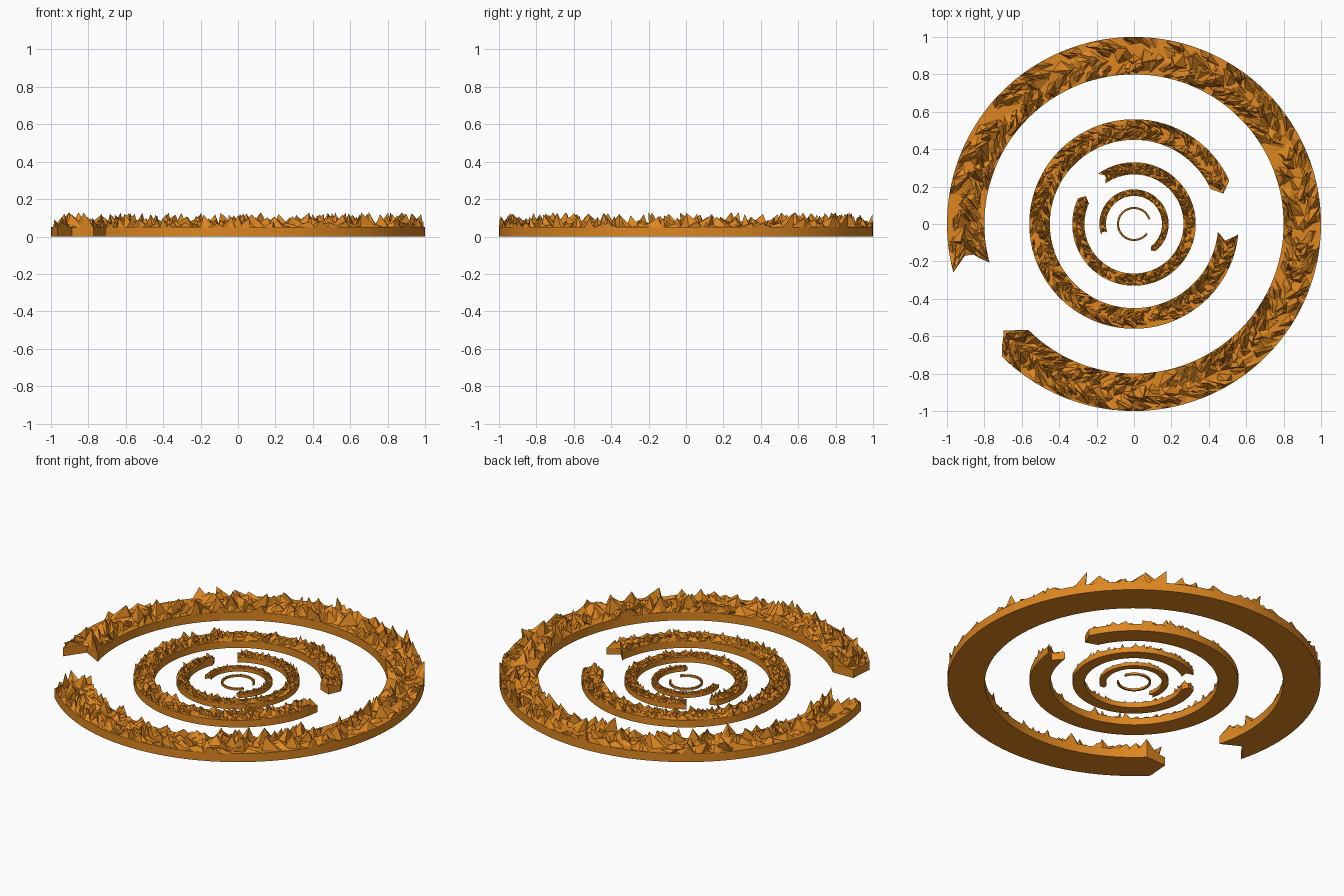
import bpy, bmesh, math, random

if "Cube" in bpy.data.objects:
    bpy.data.objects.remove(bpy.data.objects["Cube"])

random.seed(7)
mat = bpy.data.materials.new("amber_stone")
mat.diffuse_color = (0.72, 0.24, 0.015, 1)
mat.use_nodes = True
mat.node_tree.nodes["Principled BSDF"].inputs["Base Color"].default_value = mat.diffuse_color

CHEVRON = 5.7  # degrees the middle of each band leads its edges


def place(ring, u, v, z):
    """Band coordinates: u degrees along the arc, v from -1 (inner) to 1 (outer)."""
    ri, ro, a0, a1 = ring[:4]
    u = min(max(u, a0), a1)
    v = min(max(v, -1), 1)
    a = math.radians(u - CHEVRON * (1 - abs(v)))
    r = (ri + ro) / 2 + v * (ro - ri) / 2
    return (r * math.cos(a), r * math.sin(a), z)


def finish(bm, name):
    bmesh.ops.recalc_face_normals(bm, faces=bm.faces)
    me = bpy.data.meshes.new(name)
    bm.to_mesh(me)
    bm.free()
    me.materials.append(mat)
    bpy.context.collection.objects.link(bpy.data.objects.new(name, me))


def band(name, ring):
    """Flat open ring with a pointed start and a notched end."""
    a0, a1, h = ring[2:5]
    n = 120
    bm = bmesh.new()
    section = [(-1, 0), (0, 0), (1, 0), (1, h), (0, h), (-1, h)]
    loops = [[bm.verts.new(place(ring, a0 + (a1 - a0) * i / n, v, z))
              for v, z in section] for i in range(n + 1)]
    for p, q in zip(loops, loops[1:]):
        for k in range(6):
            j = (k + 1) % 6
            bm.faces.new((p[k], p[j], q[j], q[k]))
    for e in (loops[0], loops[-1]):
        bm.faces.new((e[0], e[1], e[4], e[5]))
        bm.faces.new((e[1], e[2], e[3], e[4]))
    finish(bm, name)


def spikes(name, ring, count, size, tall):
    """Irregular pyramids trimmed to the band outline."""
    ri, ro, a0, a1, h = ring
    mid, half = (ri + ro) / 2, (ro - ri) / 2
    bm = bmesh.new()
    for _ in range(count):
        u, v = random.uniform(a0, a1), random.uniform(-1, 1)
        s = size * random.uniform(0.6, 1.25)
        t = tall * (0.25 + 0.75 * random.random() ** 2.2)
        sides = random.choice((3, 4, 4, 5))
        turn = random.uniform(0, math.tau)

        def at(dx, dy, z):
            return bm.verts.new(place(ring, u + math.degrees(dx / mid), v + dy / half, z))
        foot = []
        for k in range(sides):
            w = turn + math.tau * (k + random.uniform(-0.2, 0.2)) / sides
            foot.append(at(s * math.cos(w), s * math.sin(w), h - 0.002))
        tip = at(random.uniform(-0.6, 0.6) * s, random.uniform(-0.6, 0.6) * s, h + t)
        for k in range(sides):
            bm.faces.new((foot[k], foot[(k + 1) % sides], tip))
    finish(bm, name)


# inner radius, outer radius, start angle, end angle, height | spike count, size, height
rings = [
    ("outer_ring", (0.80, 1.00, 225, 555, 0.050), 520, 0.048, 0.080),
    ("second_ring", (0.45, 0.56, 24.5, 354.5, 0.042), 460, 0.028, 0.045),
    ("third_ring", (0.265, 0.33, 155.5, 485.5, 0.030), 420, 0.017, 0.028),
    ("fourth_ring", (0.15, 0.185, 308, 558, 0.020), 260, 0.010, 0.015),
    ("inner_ring", (0.080, 0.091, 20, 326, 0.011), 200, 0.004, 0.006),
]
for name, ring, count, size, tall in rings:
    band(name, ring)
    spikes(name + "_spikes", ring, count, size, tall)
